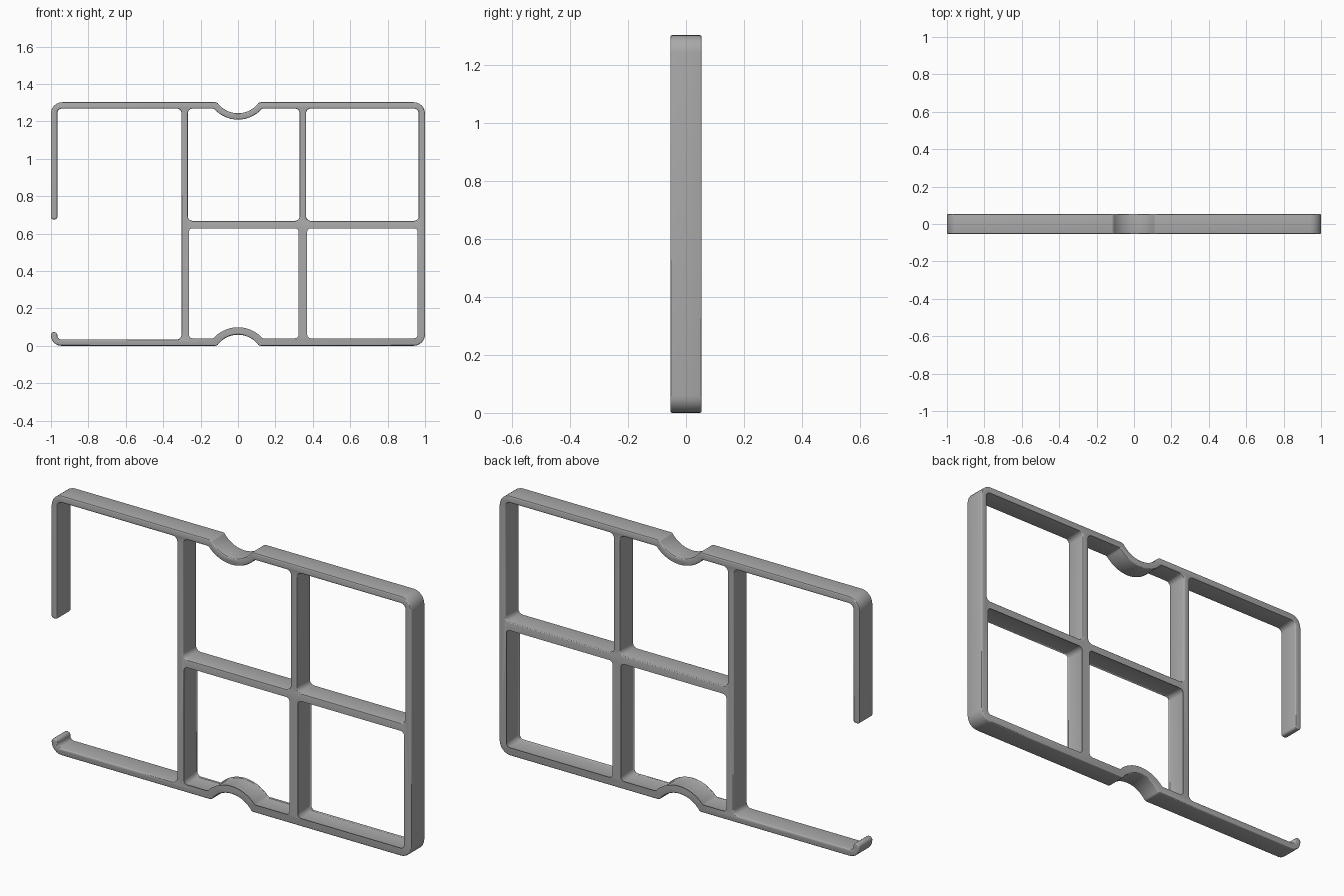
import bpy, bmesh
from math import sin, cos, tan, asin, pi
from mathutils import Vector, Matrix

if "Cube" in bpy.data.objects:
    bpy.data.objects.remove(bpy.data.objects["Cube"])

HEIGHT, DEPTH, WALL = 1.302, 0.108, 0.034
EDGE = 0.006                        # rounding along the rims
OUTER_R, INNER_R = 0.06, 0.025      # corner radii
DIVIDER_1, DIVIDER_2 = -0.285, 0.347
MID = HEIGHT / 2
HALF = WALL / 2


def rounded(corners, steps=6):
    """Closed outline from (x, z, radius) corners, each replaced by an arc."""
    out = []
    for i, (x, z, r) in enumerate(corners):
        p = Vector((x, z))
        if r == 0:
            out.append(p)
            continue
        a = Vector(corners[i - 1][:2]) - p
        b = Vector(corners[(i + 1) % len(corners)][:2]) - p
        la, lb = a.length, b.length
        a.normalize()
        b.normalize()
        half = a.angle(b) / 2
        trim = min(r / tan(half), 0.98 * la, 0.98 * lb)
        r = trim * tan(half)
        centre = p + (a + b).normalized() * (r / sin(half))
        start, end = p + a * trim - centre, p + b * trim - centre
        sweep = start.angle_signed(end)
        for k in range(steps + 1):
            t = -sweep * k / steps
            out.append(centre + Matrix.Rotation(t, 2) @ start)
    return out


def notch(top, inner, rightward):
    """Finger notch arc in the top or bottom rail, with softened ends."""
    radius = 0.136 + (WALL if inner else 0)
    centre = 0.077                          # arc centre beyond the rail
    rail = WALL if inner else 0
    span = (radius ** 2 - (centre + rail) ** 2) ** 0.5
    limit = asin(span / radius)
    pts = []
    n = 16
    for k in range(n + 1):
        a = limit * (2 * k / n - 1)
        z = radius * cos(a) - centre
        soft = 0.018 if k in (0, n) else 0
        pts.append((radius * sin(a), HEIGHT - z if top else z, soft))
    return pts if rightward else pts[::-1]


def cell(x0, x1, z0, z1, top=None):
    """Opening between walls, with a notch along its top or bottom side."""
    r = INNER_R
    low = notch(False, True, True) if top is False else []
    high = notch(True, True, False) if top else []
    return rounded([(x0, z0, r)] + low + [(x1, z0, r), (x1, z1, r)] + high + [(x0, z1, r)])


# Outer silhouette, including the open bay with its arm and hook
inside, bay = -1 + WALL, DIVIDER_1 - HALF
arm_end, hook_end = 0.676, 0.073
outline = rounded(
    [(-1, arm_end, 0.012), (-1, HEIGHT, OUTER_R)]
    + notch(True, False, True)
    + [(1, HEIGHT, OUTER_R), (1, 0, OUTER_R)]
    + notch(False, False, False)
    + [(-1, 0, 0.055), (-1, hook_end, 0.0165), (inside, hook_end, 0.0165),
       (inside, WALL, 0.02), (bay, WALL, INNER_R),
       (bay, HEIGHT - WALL, INNER_R), (inside, HEIGHT - WALL, INNER_R),
       (inside, arm_end, 0.012)])

# Four closed cells
loops = [outline]
for x0, x1, notched in ((DIVIDER_1 + HALF, DIVIDER_2 - HALF, True),
                        (DIVIDER_2 + HALF, 1 - WALL, False)):
    loops.append(cell(x0, x1, WALL, MID - HALF, False if notched else None))
    loops.append(cell(x0, x1, MID + HALF, HEIGHT - WALL, True if notched else None))

# Filled profile, extruded with rounded rims
curve = bpy.data.curves.new("frame_profile", "CURVE")
curve.dimensions = "2D"
curve.fill_mode = "BOTH"
curve.extrude = DEPTH / 2 - EDGE
curve.bevel_depth = EDGE
curve.bevel_resolution = 2
curve.offset = -EDGE
for loop in loops:
    spline = curve.splines.new("POLY")
    spline.points.add(len(loop) - 1)
    for point, co in zip(spline.points, loop):
        point.co = (co.x, co.y, 0, 1)
    spline.use_cyclic_u = True

profile = bpy.data.objects.new("frame_profile", curve)
bpy.context.collection.objects.link(profile)
bpy.context.view_layer.update()
mesh = bpy.data.meshes.new_from_object(
    profile.evaluated_get(bpy.context.evaluated_depsgraph_get()))
bpy.data.objects.remove(profile)

# Stand the frame upright and weld its caps to its walls
bm = bmesh.new()
bm.from_mesh(mesh)
bm.transform(Matrix.Rotation(pi / 2, 4, "X"))
bmesh.ops.remove_doubles(bm, verts=bm.verts, dist=0.0002)
bmesh.ops.recalc_face_normals(bm, faces=bm.faces)
bm.to_mesh(mesh)
bm.free()

# Plain grey finish
grey = bpy.data.materials.new("grey_plastic")
grey.use_nodes = True
colour = (0.4, 0.4, 0.4, 1)
grey.diffuse_color = colour
grey.node_tree.nodes["Principled BSDF"].inputs["Base Color"].default_value = colour
mesh.materials.clear()
mesh.materials.append(grey)

mesh.name = "divided_frame"
frame = bpy.data.objects.new("divided_frame", mesh)
bpy.context.collection.objects.link(frame)
bpy.context.view_layer.objects.active = frame
frame.select_set(True)
bpy.ops.object.shade_smooth_by_angle(angle=pi / 6)
